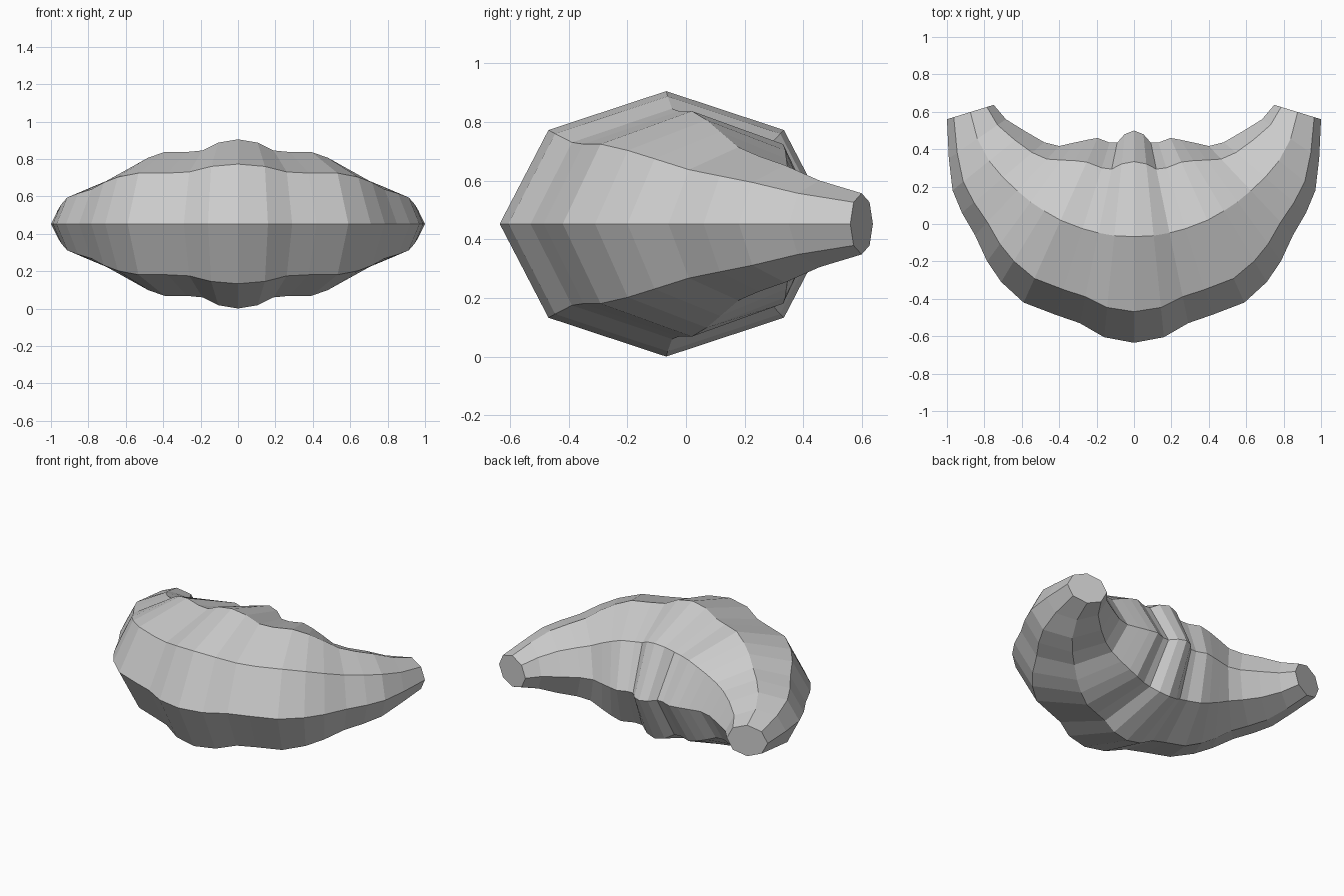
import bpy, bmesh, math
from mathutils import Vector

if "Cube" in bpy.data.objects:
    bpy.data.objects.remove(bpy.data.objects["Cube"])

SIDES = 8
MID_Z = 0.453
SQUASH = 0.797          # height of a ring relative to its width

# Half of the crescent: (outer x, outer y, inner x, inner y) of each ring
half = [
    (0.00, -0.635, 0.00, 0.50),
    (0.16, -0.605, 0.05, 0.48),
    (0.29, -0.53, 0.09, 0.435),
    (0.42, -0.485, 0.13, 0.435),
    (0.59, -0.42, 0.195, 0.46),
    (0.71, -0.31, 0.25, 0.45),
    (0.785, -0.20, 0.32, 0.435),
    (0.85, -0.06, 0.40, 0.417),
    (0.92, 0.06, 0.48, 0.437),
    (0.97, 0.18, 0.58, 0.495),
    (0.99, 0.35, 0.685, 0.56),
    (1.00, 0.56, 0.75, 0.637),
]
rings = [(-a, b, -c, d) for a, b, c, d in reversed(half[1:])] + half

bm = bmesh.new()


def add_ring(ox, oy, ix, iy):
    """Eight-sided upright ring spanning the outer and inner points."""
    outer, inner = Vector((ox, oy, MID_Z)), Vector((ix, iy, MID_Z))
    centre, arm = (outer + inner) / 2, (outer - inner) / 2
    up = Vector((0, 0, arm.length * SQUASH))
    angles = [2 * math.pi * i / SIDES for i in range(SIDES)]
    return [bm.verts.new(centre + arm * math.cos(t) + up * math.sin(t)) for t in angles]


# Crescent body: bridge neighbouring rings, then cap both tips
loops = [add_ring(*r) for r in rings]
for a, b in zip(loops, loops[1:]):
    for i in range(SIDES):
        j = (i + 1) % SIDES
        bm.faces.new((a[i], b[i], b[j], a[j]))
bm.faces.new(loops[0])
bm.faces.new(loops[-1])
bmesh.ops.recalc_face_normals(bm, faces=bm.faces)

mesh = bpy.data.meshes.new("croissant")
bm.to_mesh(mesh)
bm.free()
bpy.context.collection.objects.link(bpy.data.objects.new("croissant", mesh))
